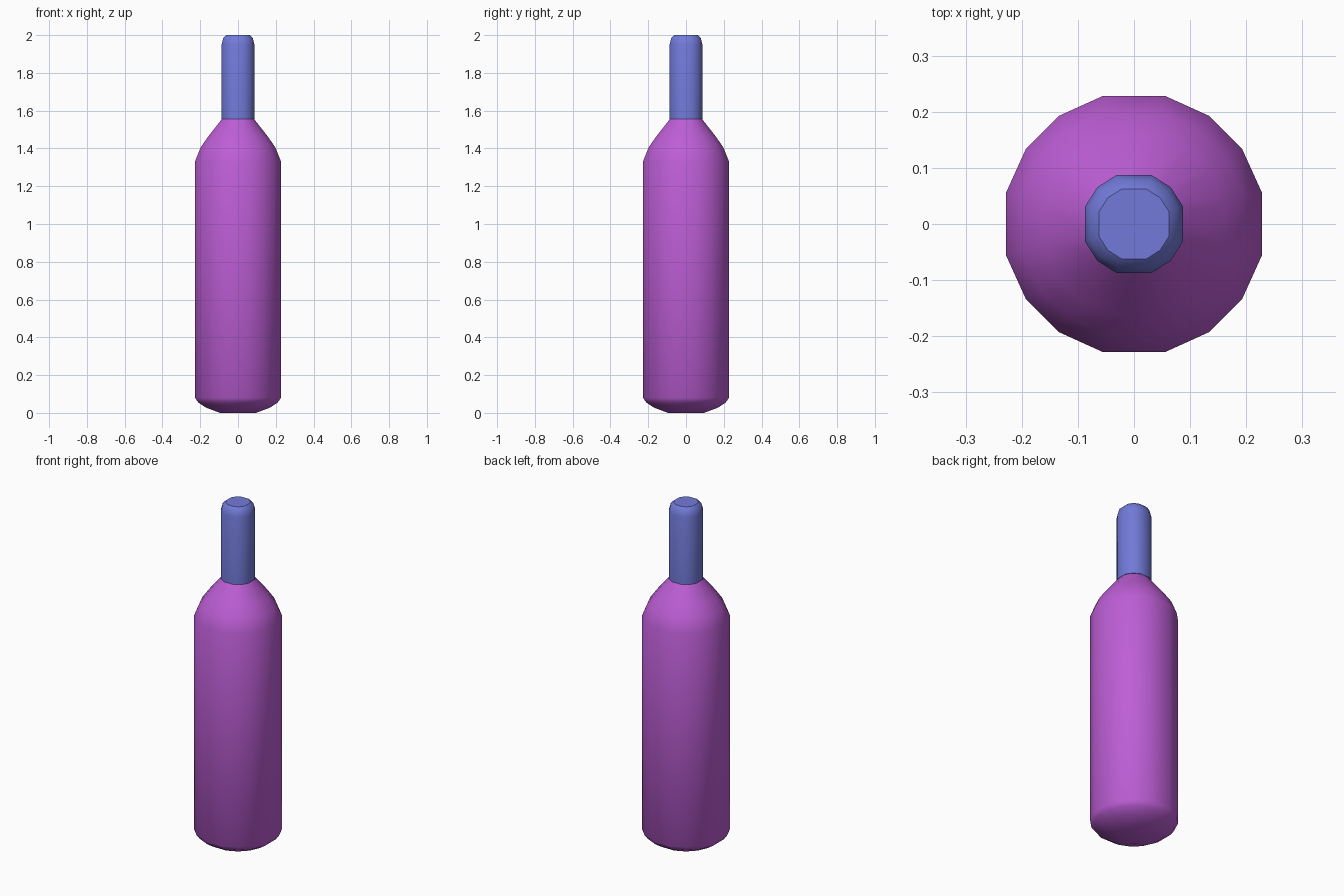
import bpy, bmesh, math

cube = bpy.data.objects.get("Cube")
if cube:
    bpy.data.objects.remove(cube, do_unlink=True)


def material(name, colour):
    mat = bpy.data.materials.new(name)
    mat.use_nodes = True
    mat.diffuse_color = colour
    bsdf = mat.node_tree.nodes["Principled BSDF"]
    bsdf.inputs["Base Color"].default_value = colour
    bsdf.inputs["Roughness"].default_value = 0.6
    return mat


def lathe(name, profile, quarter_angles, mat):
    """Closed solid from (flat-side radius, height) pairs; angles repeat in each quarter."""
    angles = [math.radians(q * 90 + a) for q in range(4) for a in quarter_angles]
    stretch = 1 / math.cos(math.radians(quarter_angles[0]))
    bm = bmesh.new()
    rings = [[bm.verts.new((r * stretch * math.cos(a), r * stretch * math.sin(a), z))
              for a in angles] for r, z in profile]
    n = len(angles)
    for low, high in zip(rings, rings[1:]):
        for i in range(n):
            j = (i + 1) % n
            bm.faces.new((low[i], low[j], high[j], high[i]))
    bm.faces.new(rings[0][::-1])
    bm.faces.new(rings[-1])
    mesh = bpy.data.meshes.new(name)
    bm.to_mesh(mesh)
    bm.free()
    mesh.materials.append(mat)
    obj = bpy.data.objects.new(name, mesh)
    bpy.context.collection.objects.link(obj)
    bpy.ops.object.select_all(action='DESELECT')
    obj.select_set(True)
    bpy.context.view_layer.objects.active = obj
    bpy.ops.object.shade_smooth_by_angle(angle=math.radians(42))
    return obj


purple = material("purple glass", (0.51, 0.112, 0.67, 1))
blue = material("blue foil", (0.168, 0.195, 0.69, 1))

# Body: rounded base, straight wall and tapering shoulder
lathe("bottle_body",
      [(0.095, 0), (0.17, 0.028), (0.21, 0.055), (0.228, 0.08), (0.228, 1.33),
       (0.198, 1.405), (0.16, 1.46), (0.085, 1.556)],
      (13.8, 35, 55, 76.2), purple)

# Neck: wrapped sleeve with a softened closed top
lathe("bottle_neck",
      [(0.087, 1.555), (0.087, 1.95), (0.078, 1.985), (0.062, 2.0)],
      (20, 45, 70), blue)
